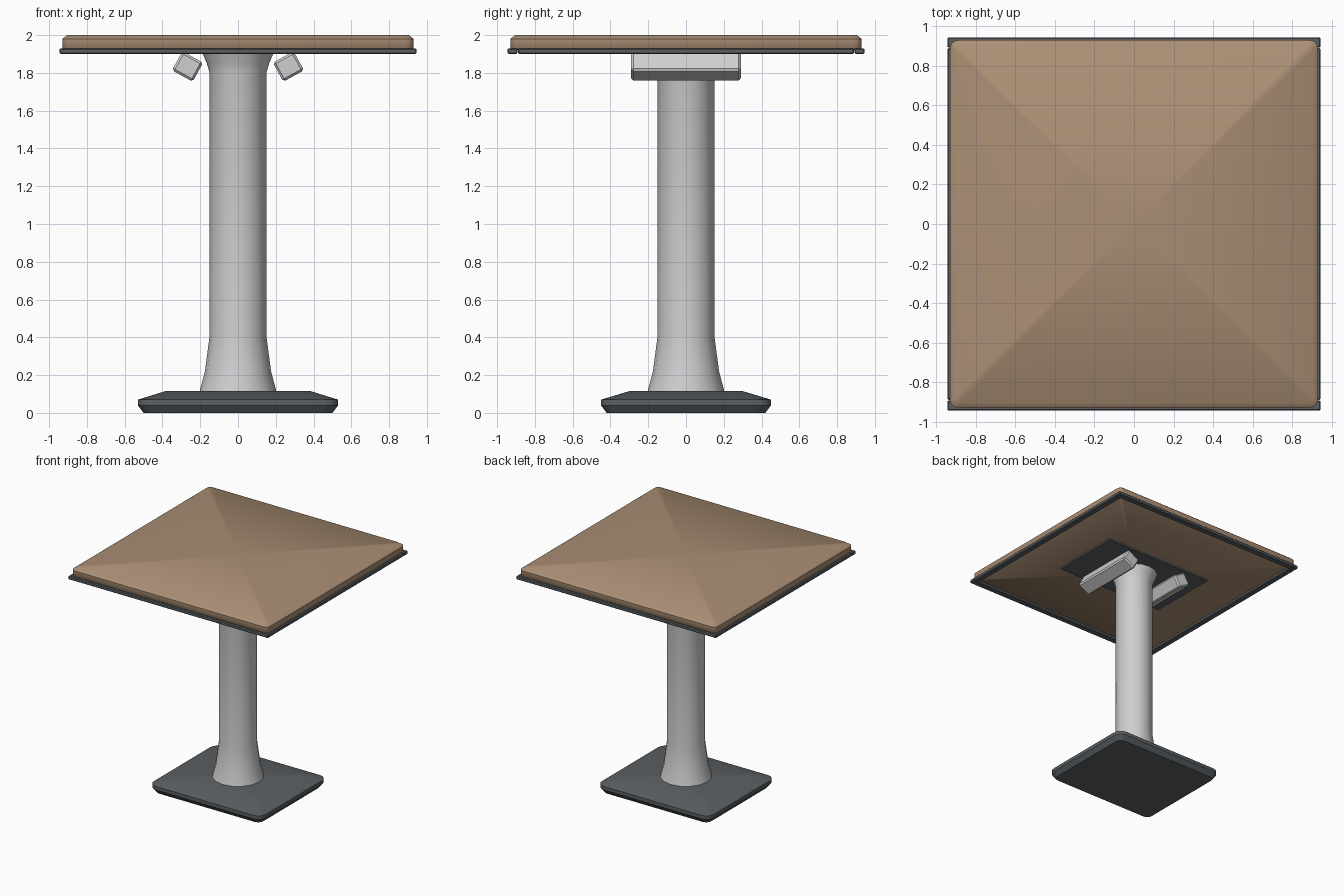
import bpy, bmesh
from math import sin, cos, pi, radians

cube = bpy.data.objects.get("Cube")
if cube:
    bpy.data.objects.remove(cube, do_unlink=True)


def material(name, rgb):
    m = bpy.data.materials.new(name)
    m.use_nodes = True
    m.diffuse_color = (*rgb, 1)
    m.node_tree.nodes["Principled BSDF"].inputs["Base Color"].default_value = (*rgb, 1)
    return m


WOOD = material("warm wood", (0.41, 0.275, 0.178))
METAL = material("light grey metal", (0.62, 0.62, 0.63))
SLATE = material("dark slate", (0.105, 0.117, 0.125))


def finish(name, bm, mat, angle=None):
    bmesh.ops.recalc_face_normals(bm, faces=bm.faces)
    mesh = bpy.data.meshes.new(name)
    bm.to_mesh(mesh)
    bm.free()
    mesh.materials.append(mat)
    if angle:
        mesh.shade_smooth()
        mesh.set_sharp_from_angle(angle=radians(angle))
    obj = bpy.data.objects.new(name, mesh)
    bpy.context.collection.objects.link(obj)
    return obj


def rounded_rect(hx, hy, r, steps=4):
    """Outline of a rectangle with rounded corners."""
    points = []
    for k, (sx, sy) in enumerate([(1, 1), (-1, 1), (-1, -1), (1, -1)]):
        for i in range(steps + 1):
            a = (k + i / steps) * pi / 2
            points.append((sx * (hx - r) + r * cos(a), sy * (hy - r) + r * sin(a)))
    return points


def circle(r, n=16):
    return [(r * cos(2 * pi * i / n), r * sin(2 * pi * i / n)) for i in range(n)]


def loft(name, sections, mat, angle):
    """Skin stacked (outline, z) sections and close both ends with fans."""
    bm = bmesh.new()
    rings = [[bm.verts.new((x, y, z)) for x, y in outline] for outline, z in sections]
    n = len(rings[0])
    for low, high in zip(rings, rings[1:]):
        for i in range(n):
            j = (i + 1) % n
            bm.faces.new((low[i], low[j], high[j], high[i]))
    for ring in (rings[0], rings[-1]):
        centre = bm.verts.new((0, 0, ring[0].co.z))
        for i in range(n):
            bm.faces.new((ring[i], ring[(i + 1) % n], centre))
    return finish(name, bm, mat, angle)


def box(name, size, location, mat, bevel, tilt=0):
    bm = bmesh.new()
    bmesh.ops.create_cube(bm, size=1)
    bmesh.ops.scale(bm, vec=size, verts=bm.verts)
    bmesh.ops.bevel(bm, geom=bm.edges[:], offset=bevel, segments=1, affect='EDGES')
    obj = finish(name, bm, mat)
    obj.location = location
    obj.rotation_euler.y = tilt
    return obj


# Foot plate with chamfered underside and sloping top
loft("base", [(rounded_rect(0.50, 0.42, 0.05), 0),
              (rounded_rect(0.53, 0.45, 0.07), 0.04),
              (rounded_rect(0.53, 0.45, 0.07), 0.07),
              (rounded_rect(0.385, 0.30, 0.05), 0.115)], SLATE, 35)

# Round column flaring at both ends
profile = [(0.207, 0.10), (0.175, 0.22), (0.15, 0.41),
           (0.15, 1.80), (0.165, 1.85), (0.19, 1.91)]
loft("column", [(circle(r), z) for r, z in profile], METAL, 40)

# Board with softened edges
loft("tabletop", [(rounded_rect(0.92, 0.92, 0.03), 1.922),
                  (rounded_rect(0.93, 0.93, 0.04), 1.932),
                  (rounded_rect(0.93, 0.93, 0.04), 1.98),
                  (rounded_rect(0.905, 0.905, 0.03), 2.0)], WOOD, 50)

# Mounting plate under the board
box("mounting_plate", (1.04, 0.62, 0.016), (0, 0, 1.916), SLATE, 0.002)

# Frame rails and tilted support bars, mirrored
for side, x_word, y_word in ((1, "left", "back"), (-1, "right", "front")):
    box(y_word + "_rail", (1.89, 0.053, 0.03), (0, side * 0.9185, 1.915), SLATE, 0.006)
    box(x_word + "_rail", (0.053, 1.78, 0.03), (side * 0.9185, 0, 1.915), SLATE, 0.006)
    box(x_word + "_support_bar", (0.125, 0.58, 0.115), (side * 0.267, 0, 1.834),
        METAL, 0.012, -side * radians(29))
